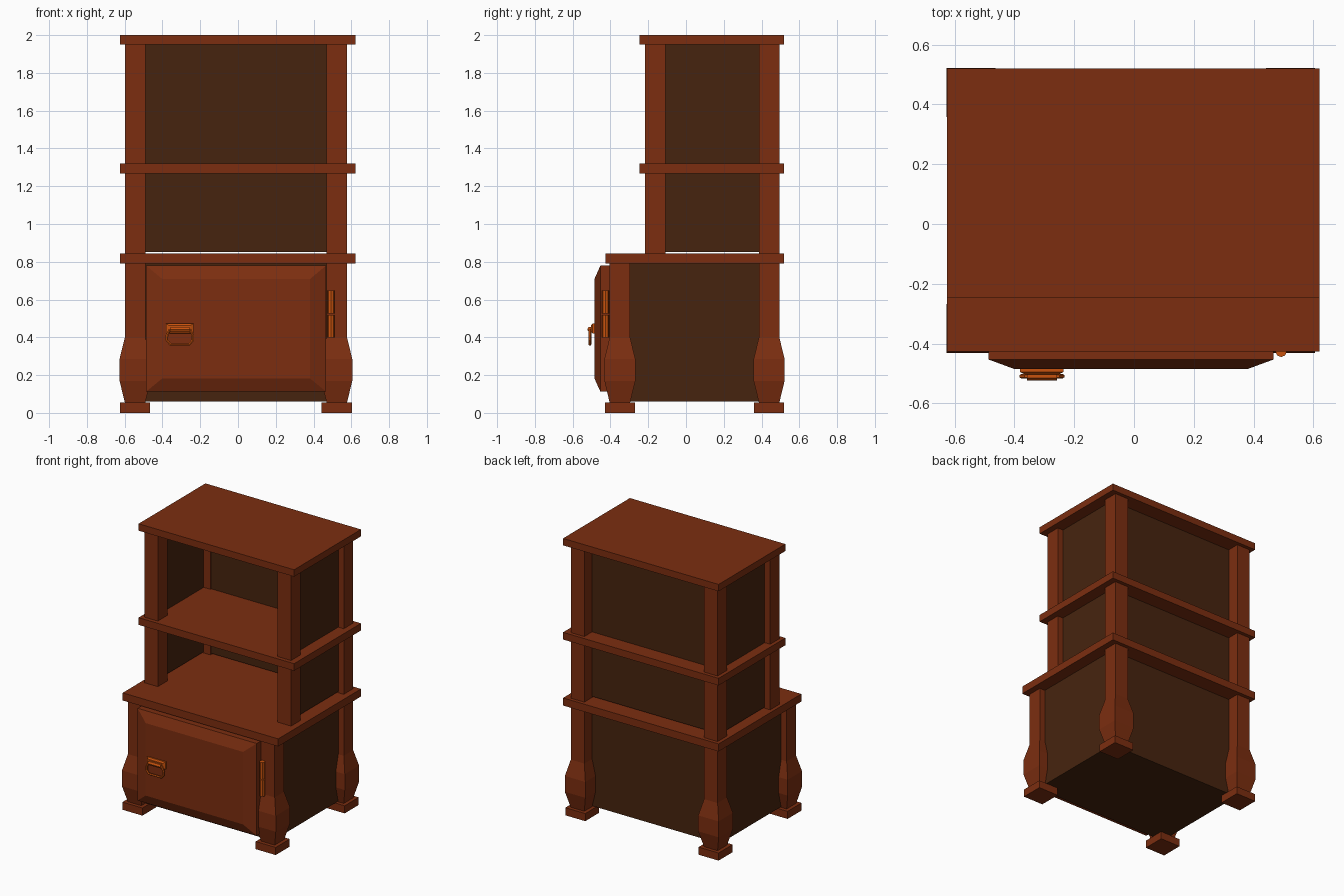
import bpy, bmesh, math

if "Cube" in bpy.data.objects:
    bpy.data.objects.remove(bpy.data.objects["Cube"])


def material(name, rgb):
    m = bpy.data.materials.new(name)
    m.diffuse_color = (*rgb, 1)
    m.use_nodes = True
    m.node_tree.nodes["Principled BSDF"].inputs["Base Color"].default_value = m.diffuse_color
    return m


WOOD = material("red brown wood", (0.2, 0.027, 0.005))
DARK = material("dark wood", (0.062, 0.0175, 0.0045))
METAL = material("copper metal", (0.58, 0.085, 0.004))


def finish(name, bm, mat):
    bmesh.ops.recalc_face_normals(bm, faces=bm.faces)
    me = bpy.data.meshes.new(name)
    bm.to_mesh(me)
    bm.free()
    me.materials.append(mat)
    ob = bpy.data.objects.new(name, me)
    bpy.context.collection.objects.link(ob)
    return ob


def loft(name, rings, mat):
    """Join equal-length rings of points into a closed solid."""
    bm = bmesh.new()
    vs = [[bm.verts.new(p) for p in ring] for ring in rings]
    n = len(vs[0])
    for a, b in zip(vs, vs[1:]):
        for i in range(n):
            j = (i + 1) % n
            bm.faces.new((a[i], a[j], b[j], b[i]))
    bm.faces.new(vs[0])
    bm.faces.new(vs[-1])
    return finish(name, bm, mat)


def square(cx, cy, h, z):
    return [(cx - h, cy - h, z), (cx + h, cy - h, z), (cx + h, cy + h, z), (cx - h, cy + h, z)]


def rect_xz(x0, x1, z0, z1, y):
    return [(x0, y, z0), (x1, y, z0), (x1, y, z1), (x0, y, z1)]


def box(name, x, y, z, mat):
    return loft(name, [rect_xz(*x, *z, y[0]), rect_xz(*x, *z, y[1])], mat)


# Horizontal boards
SLAB = (-0.625, 0.621)
box("top_board", SLAB, (-0.245, 0.52), (1.95, 2.0), WOOD)
box("middle_shelf", SLAB, (-0.245, 0.52), (1.268, 1.32), WOOD)
box("cabinet_top", SLAB, (-0.427, 0.52), (0.79, 0.845), WOOD)

# Corner posts, bulging legs and feet
MID = -0.011
for side, s in (("left", -1), ("right", 1)):
    cx = MID + s * 0.534
    for end, cy_low, cy_up in (("front", -0.35, -0.162), ("back", 0.44, 0.44)):
        profile = [(0.053, 0.05), (0.082, 0.17), (0.082, 0.285), (0.054, 0.4), (0.054, 0.8)]
        loft(f"{end}_{side}_leg", [square(cx, cy_low, h, z) for h, z in profile], WOOD)
        loft(f"{end}_{side}_foot", [square(cx, cy_low, 0.08, z) for z in (0, 0.055)], WOOD)
        for level, z0, z1 in (("lower", 0.84, 1.275), ("upper", 1.315, 1.955)):
            loft(f"{end}_{side}_{level}_post", [square(cx, cy_up, 0.054, z) for z in (z0, z1)], WOOD)

# Dark panels of the open shelves
for level, z in (("lower", (0.853, 1.275)), ("upper", (1.315, 1.955))):
    box(f"{level}_back_panel", (-0.545, 0.523), (0.395, 0.405), z, DARK)
    for side, s in (("left", -1), ("right", 1)):
        x = MID + s * 0.539
        box(f"{level}_{side}_panel", (x - 0.005, x + 0.005), (-0.165, 0.405), z, DARK)

# Dark cabinet body
box("cabinet_body", (-0.555, 0.533), (-0.365, 0.405), (0.06, 0.8), DARK)

# Bevelled door
loft("door", [rect_xz(-0.487, 0.467, 0.112, 0.78, -0.4),
              rect_xz(-0.487, 0.467, 0.112, 0.78, -0.453),
              rect_xz(-0.4, 0.38, 0.183, 0.708, -0.485)], WOOD)

# Two hinge barrels
for name, z0, z1 in (("lower_hinge", 0.4, 0.519), ("upper_hinge", 0.525, 0.647)):
    ring = [(0.492 + 0.019 * math.cos(a), -0.426 + 0.019 * math.sin(a))
            for a in (math.tau * i / 8 for i in range(8))]
    loft(name, [[(x, y, z) for x, y in ring] for z in (z0, z1)], METAL)

# Handle plate with sloped edges
loft("handle_plate", [rect_xz(-0.382, -0.235, 0.42, 0.473, -0.48),
                      rect_xz(-0.382, -0.235, 0.42, 0.473, -0.495),
                      rect_xz(-0.365, -0.252, 0.43, 0.463, -0.503)], METAL)


def rod(name, points, radius, cyclic):
    cu = bpy.data.curves.new(name, "CURVE")
    cu.dimensions = "3D"
    cu.bevel_depth = radius
    cu.bevel_resolution = 1
    cu.use_fill_caps = True
    sp = cu.splines.new("POLY")
    sp.points.add(len(points) - 1)
    for p, co in zip(sp.points, points):
        p.co = (*co, 1)
    sp.use_cyclic_u = cyclic
    sp.use_smooth = False
    cu.materials.append(METAL)
    ob = bpy.data.objects.new(name, cu)
    bpy.context.collection.objects.link(ob)


# Hanging handle loop and the pin that holds it
C = -0.308
half = [(0.05, 0.362), (0.068, 0.385), (0.068, 0.41), (0.055, 0.438)]
pts = [(C + x, z) for x, z in half] + [(C - x, z) for x, z in reversed(half)]
rod("handle_loop", [(x, -0.509, z) for x, z in pts], 0.008, True)
rod("handle_pin", [(C - 0.05, -0.508, 0.442), (C + 0.05, -0.508, 0.442)], 0.015, False)
